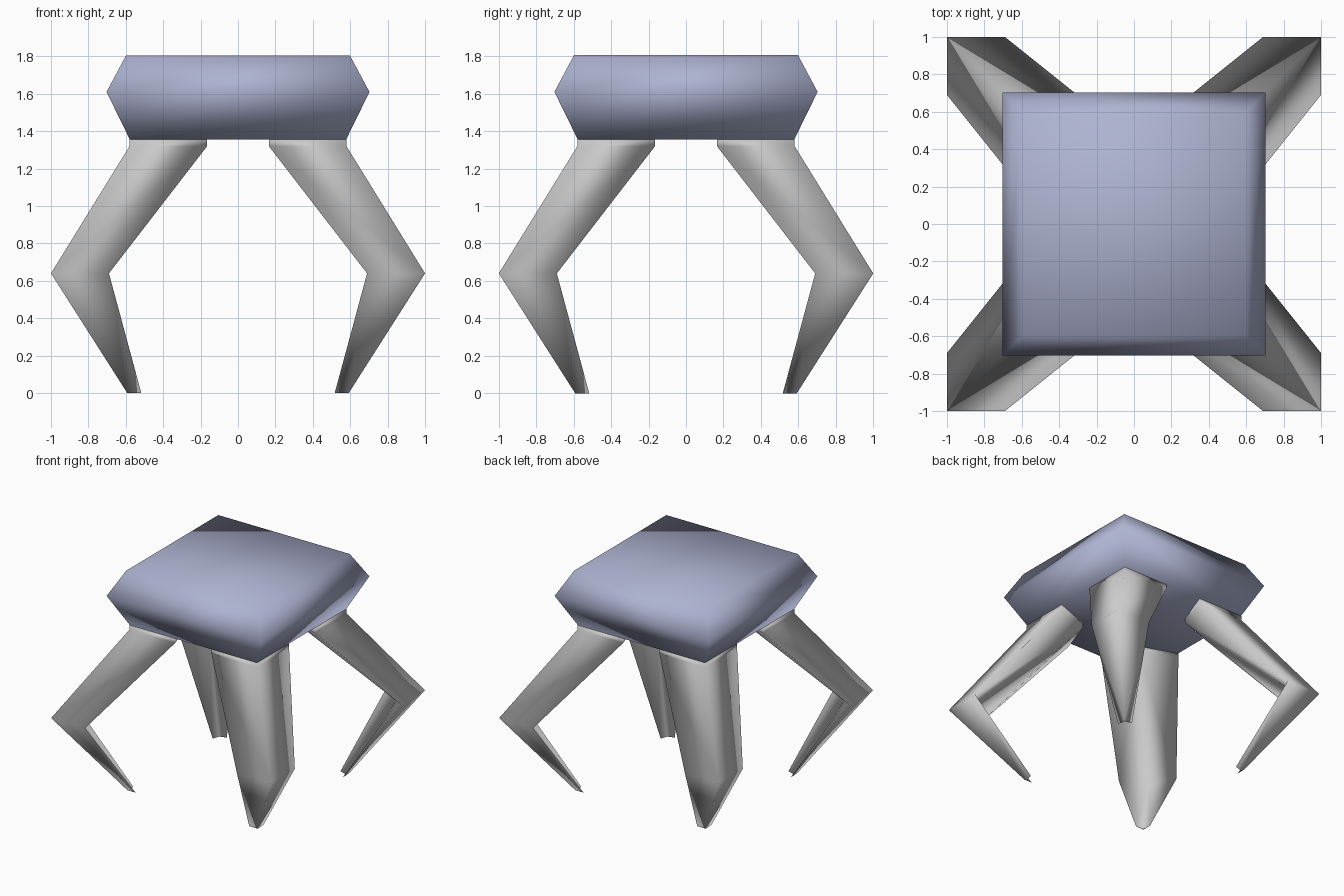
import bpy
import bmesh

cube = bpy.data.objects.get("Cube")
if cube:
    bpy.data.objects.remove(cube, do_unlink=True)


def material(name, rgb):
    mat = bpy.data.materials.new(name)
    mat.use_nodes = True
    colour = (*rgb, 1)
    mat.diffuse_color = colour
    mat.node_tree.nodes["Principled BSDF"].inputs["Base Color"].default_value = colour
    return mat


def loft(name, sections, mat):
    """Join four-sided sections into a closed, smooth-shaded solid."""
    bm = bmesh.new()
    rings = [[bm.verts.new(p) for p in section] for section in sections]
    for a, b in zip(rings, rings[1:]):
        for i in range(4):
            j = (i + 1) % 4
            # Mirror the diagonals so both sides of a leg fold alike
            if i < 2:
                bm.faces.new((a[i], a[j], b[j]))
                bm.faces.new((a[i], b[j], b[i]))
            else:
                bm.faces.new((a[i], a[j], b[i]))
                bm.faces.new((a[j], b[j], b[i]))
    bm.faces.new(rings[0])
    bm.faces.new(rings[-1])
    bmesh.ops.recalc_face_normals(bm, faces=bm.faces)
    for face in bm.faces:
        face.smooth = True
    mesh = bpy.data.meshes.new(name)
    bm.to_mesh(mesh)
    bm.free()
    mesh.materials.append(mat)
    obj = bpy.data.objects.new(name, mesh)
    bpy.context.collection.objects.link(obj)
    return obj


def square(half, z):
    return [(x * half, y * half, z) for x, y in ((-1, -1), (1, -1), (1, 1), (-1, 1))]


def kite(outer, side, inner, z, sx, sy):
    corners = ((outer, outer), (side, outer), (inner, inner), (outer, side))
    return [(x * sx, y * sy, z) for x, y in corners]


seat_blue = material("pale blue seat", (0.42, 0.45, 0.64))
leg_grey = material("light grey legs", (0.6, 0.6, 0.6))

# Cushion, widest at its middle
loft("seat", [square(0.578, 1.355), square(0.703, 1.61), square(0.598, 1.806)], seat_blue)

# Bent legs, hollowed on the inside of the knee and foot:
# outer, side and inner corner offsets with height, foot to seat
LEG = [(0.592, 0.517, 0.575, 0), (1.0, 0.69, 0.89, 0.64),
       (0.58, 0.165, 0.275, 1.32), (0.58, 0.165, 0.275, 1.355)]
for depth, sy in (("front", -1), ("back", 1)):
    for side, sx in (("left", 1), ("right", -1)):
        loft(f"{depth}_{side}_leg", [kite(*s, sx, sy) for s in LEG], leg_grey)
